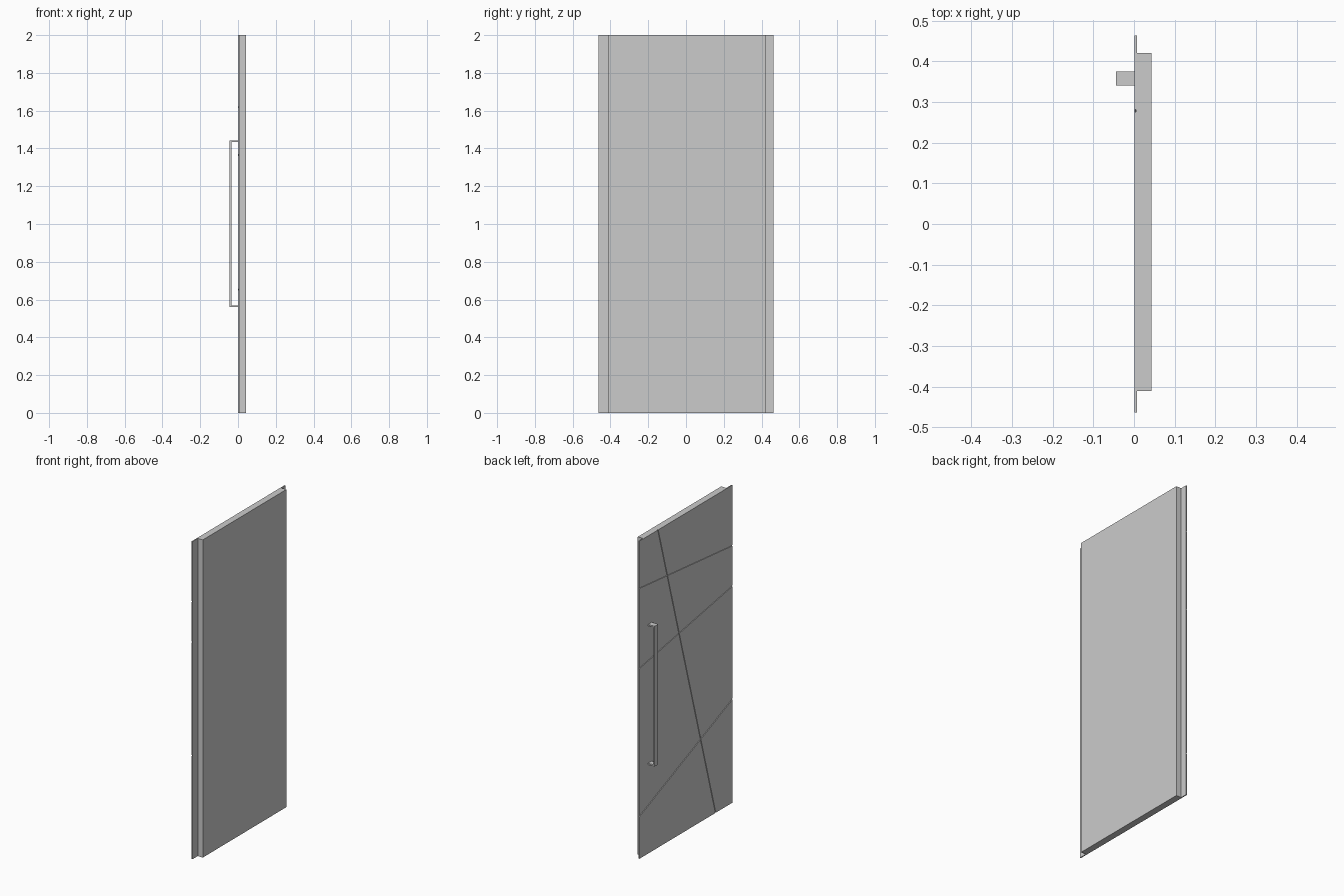
import bpy, bmesh, math
from mathutils import Matrix, Vector

if "Cube" in bpy.data.objects:
    bpy.data.objects.remove(bpy.data.objects["Cube"])

FACE_X = 0.001      # plane of the decorated outer face
HALF_W = 0.463      # half width of the outer skin
HEIGHT = 2.0


def extrude(name, points, direction):
    """Solid made by extruding a planar outline along a direction."""
    bm = bmesh.new()
    face = bm.faces.new([bm.verts.new(p) for p in points])
    res = bmesh.ops.extrude_face_region(bm, geom=[face], use_keep_orig=True)
    verts = [v for v in res["geom"] if isinstance(v, bmesh.types.BMVert)]
    bmesh.ops.translate(bm, verts=verts, vec=direction)
    bmesh.ops.recalc_face_normals(bm, faces=bm.faces)
    mesh = bpy.data.meshes.new(name)
    bm.to_mesh(mesh)
    bm.free()
    obj = bpy.data.objects.new(name, mesh)
    bpy.context.collection.objects.link(obj)
    return obj


def groove(door, start, end, width=0.006, depth=0.004):
    """Cut a straight groove between two (y, z) points of the outer face."""
    a, b = Vector((0, *start)), Vector((0, *end))
    d = b - a
    bm = bmesh.new()
    bmesh.ops.create_cube(bm, size=1)
    bmesh.ops.transform(bm, verts=bm.verts, matrix=(
        Matrix.Translation((a + b) / 2 + Vector((FACE_X, 0, 0)))
        @ Matrix.Rotation(math.atan2(d.z, d.y), 4, 'X')
        @ Matrix.Diagonal((depth * 2, d.length + 0.06, width, 1))))
    mesh = bpy.data.meshes.new("groove_cutter")
    bm.to_mesh(mesh)
    bm.free()
    cutter = bpy.data.objects.new("groove_cutter", mesh)
    bpy.context.collection.objects.link(cutter)
    cutter.hide_render = True
    mod = door.modifiers.new("groove", 'BOOLEAN')
    mod.operation, mod.solver, mod.object = 'DIFFERENCE', 'EXACT', cutter
    bpy.context.view_layer.objects.active = door
    bpy.ops.object.modifier_apply(modifier=mod.name)
    bpy.data.objects.remove(cutter)


# Door leaf: thin wide skin stepping in to a thicker core
skin_x, back_x = 0.0075, 0.0425
outline = [(FACE_X, -HALF_W), (skin_x, -HALF_W), (skin_x, -0.411), (back_x, -0.411),
           (back_x, 0.42), (skin_x, 0.42), (skin_x, HALF_W), (FACE_X, HALF_W)]
door = extrude("door_leaf", [(x, y, 0) for x, y in outline], (0, 0, HEIGHT))

# Decorative grooves: three crossing the width, one running top to bottom
for start, end in [((-HALF_W, 1.62), (HALF_W, 1.705)),
                   ((-HALF_W, 1.365), (HALF_W, 1.20)),
                   ((-HALF_W, 0.653), (HALF_W, 0.267)),
                   ((-0.295, 0.0), (0.278, HEIGHT))]:
    groove(door, start, end)

# Pull handle: flat bar bent into a C
x0, x1, z0, z1, t = -0.0445, FACE_X, 0.56, 1.443, 0.009
bar = [(x1, z0), (x0, z0), (x0, z1), (x1, z1),
       (x1, z1 - t), (x0 + t, z1 - t), (x0 + t, z0 + t), (x1, z0 + t)]
extrude("pull_handle", [(x, 0.34, z) for x, z in bar], (0, 0.035, 0))
